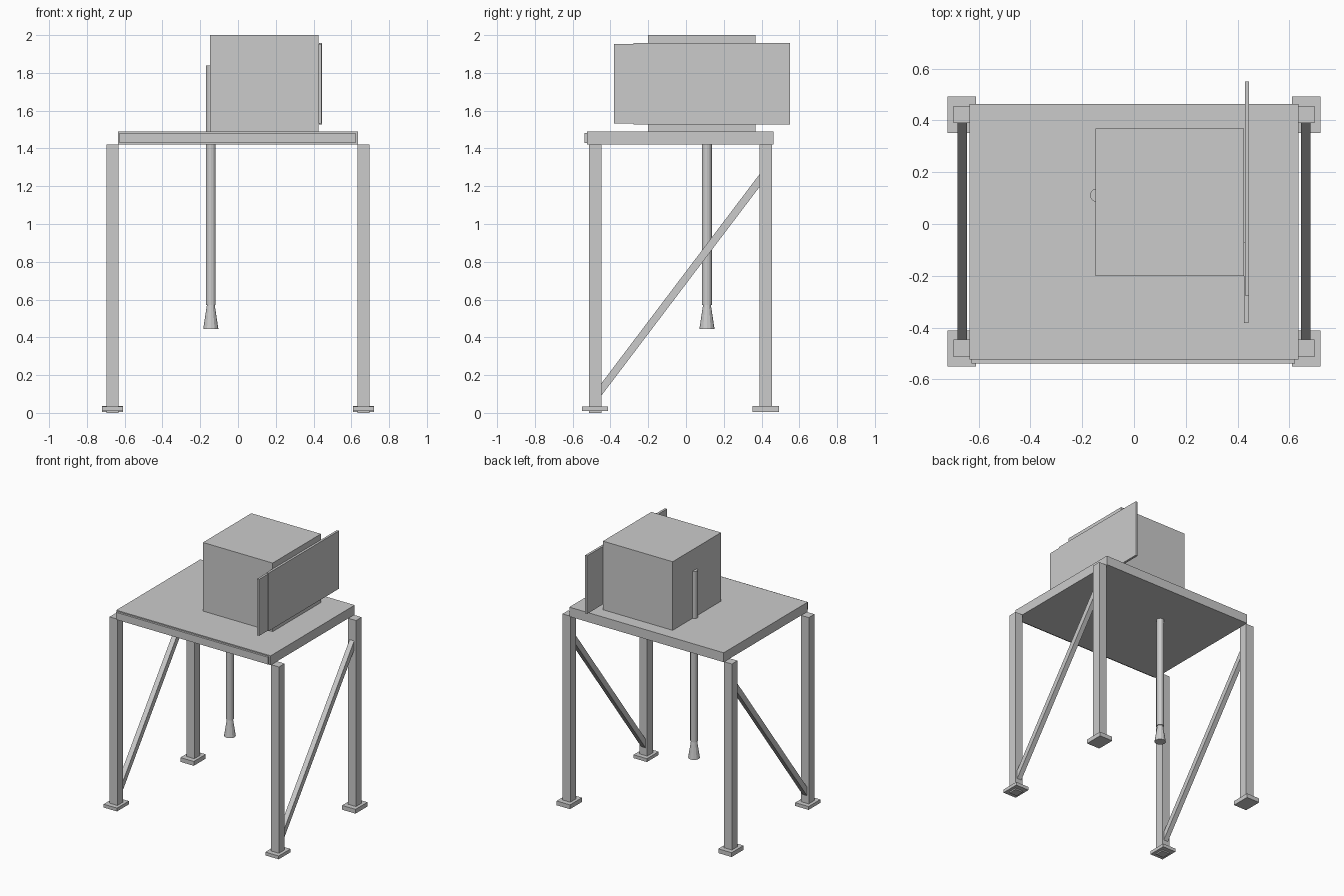
import bpy
import bmesh

if "Cube" in bpy.data.objects:
    bpy.data.objects.remove(bpy.data.objects["Cube"], do_unlink=True)

# Single plain grey
grey = bpy.data.materials.new("light_grey")
grey.use_nodes = True
colour = (0.6, 0.6, 0.6, 1)
grey.diffuse_color = colour
grey.node_tree.nodes["Principled BSDF"].inputs["Base Color"].default_value = colour


def add_object(name, bm):
    bmesh.ops.recalc_face_normals(bm, faces=bm.faces)
    mesh = bpy.data.meshes.new(name)
    bm.to_mesh(mesh)
    bm.free()
    mesh.materials.append(grey)
    obj = bpy.data.objects.new(name, mesh)
    bpy.context.collection.objects.link(obj)
    return obj


def box(name, x, y, z):
    """Box from three (min, max) ranges."""
    bm = bmesh.new()
    bmesh.ops.create_cube(bm, size=1)
    for v in bm.verts:
        v.co = [r[0] + (c + 0.5) * (r[1] - r[0]) for c, r in zip(v.co, (x, y, z))]
    return add_object(name, bm)


def tube(name, centre, z, r_low, r_high, sides=12):
    """Capped upright cylinder or cone."""
    bm = bmesh.new()
    bmesh.ops.create_cone(bm, cap_ends=True, segments=sides, radius1=r_low,
                          radius2=r_high, depth=z[1] - z[0])
    bmesh.ops.translate(bm, verts=bm.verts, vec=(*centre, sum(z) / 2))
    return add_object(name, bm)


def side_prism(name, profile, x):
    """Extrude a (y, z) outline along x."""
    bm = bmesh.new()
    face = bm.faces.new([bm.verts.new((x[0], y, z)) for y, z in profile])
    new = bmesh.ops.extrude_face_region(bm, geom=[face])["geom"]
    verts = [g for g in new if isinstance(g, bmesh.types.BMVert)]
    bmesh.ops.translate(bm, verts=verts, vec=(x[1] - x[0], 0, 0))
    return add_object(name, bm)


# Platform and front trim
box("platform", (-0.635, 0.635), (-0.523, 0.464), (1.42, 1.49))
box("front_trim", (-0.627, 0.622), (-0.538, -0.523), (1.428, 1.482))

# Legs, feet and diagonal braces on both sides
for side, s in (("left", 1), ("right", -1)):
    leg_x = sorted((s * 0.632, s * 0.697))
    foot_x = sorted((s * 0.61, s * 0.72))
    brace_x = sorted((s * 0.645, s * 0.682))
    box(f"front_leg_{side}", leg_x, (-0.514, -0.447), (0, 1.42))
    box(f"back_leg_{side}", leg_x, (0.39, 0.456), (0.005, 1.42))
    box(f"front_foot_{side}", foot_x, (-0.55, -0.412), (0.01, 0.035))
    box(f"back_foot_{side}", foot_x, (0.352, 0.492), (0.005, 0.037))
    side_prism(f"brace_{side}", [(-0.449, 0.09), (0.392, 1.2),
                                 (0.392, 1.267), (-0.449, 0.155)], brace_x)

# Cabin and the two overlapping side boards
box("cabin", (-0.148, 0.425), (-0.2, 0.368), (1.49, 2))
box("side_board", (0.428, 0.445), (-0.277, 0.55), (1.528, 1.959))
box("side_board_front", (0.425, 0.442), (-0.382, -0.07), (1.533, 1.953))

# Hanging pipe with flared nozzle
pipe_centre = (-0.144, 0.111)
tube("pipe", pipe_centre, (0.57, 1.84), 0.026, 0.026)
tube("nozzle", pipe_centre, (0.445, 0.57), 0.04, 0.021)
